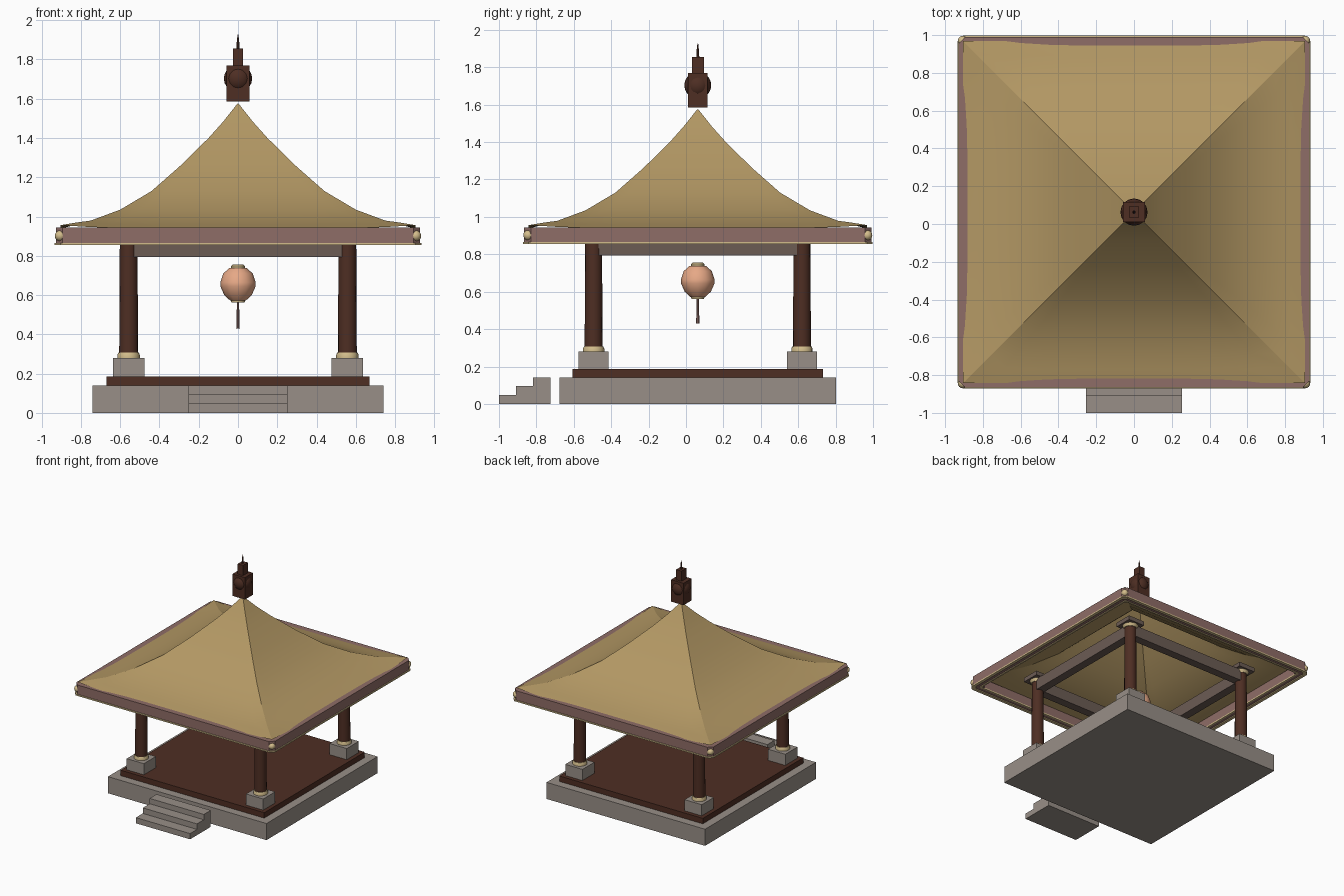
import bpy, bmesh, math

if "Cube" in bpy.data.objects:
    bpy.data.objects.remove(bpy.data.objects["Cube"])

CY = 0.063      # pavilion axis in y
COL = 0.557     # column distance from the axis


def srgb(*c):
    return tuple(((v / 255 + 0.055) / 1.055) ** 2.4 for v in c) + (1.0,)


def mat(name, *c):
    m = bpy.data.materials.new(name)
    m.diffuse_color = srgb(*c)
    m.use_nodes = True
    m.node_tree.nodes["Principled BSDF"].inputs["Base Color"].default_value = m.diffuse_color
    return m


STONE = mat("grey stone", 152, 143, 135)
WOOD = mat("dark red wood", 78, 46, 35)
BEAM = mat("grey brown beam", 108, 92, 84)
ROOF = mat("straw roof", 179, 152, 100)
FASCIA = mat("dusty mauve", 143, 109, 103)
GOLD = mat("pale gold", 212, 190, 140)
PAPER = mat("peach paper", 230, 168, 134)


def finish(name, bm, material, recalc=True):
    if recalc:
        bmesh.ops.recalc_face_normals(bm, faces=bm.faces)
    me = bpy.data.meshes.new(name)
    bm.to_mesh(me)
    bm.free()
    me.materials.append(material)
    ob = bpy.data.objects.new(name, me)
    bpy.context.collection.objects.link(ob)
    return ob


def box(name, x0, x1, y0, y1, z0, z1, material):
    bm = bmesh.new()
    bmesh.ops.create_cube(bm, size=1)
    for v in bm.verts:
        v.co = ((x0 + x1) / 2 + v.co.x * (x1 - x0),
                (y0 + y1) / 2 + v.co.y * (y1 - y0),
                (z0 + z1) / 2 + v.co.z * (z1 - z0))
    return finish(name, bm, material)


def block(name, cx, cy, hx, hy, z0, z1, material):
    return box(name, cx - hx, cx + hx, cy - hy, cy + hy, z0, z1, material)


def lathe(name, cx, cy, profile, material, n=16):
    """Capped solid of revolution from (radius, z) pairs."""
    bm = bmesh.new()
    rings = [[bm.verts.new((cx + r * math.cos(2 * math.pi * i / n),
                            cy + r * math.sin(2 * math.pi * i / n), z))
              for i in range(n)] for r, z in profile]
    for a, b in zip(rings, rings[1:]):
        for i in range(n):
            j = (i + 1) % n
            bm.faces.new((a[i], a[j], b[j], b[i]))
    bm.faces.new(rings[0])
    bm.faces.new(rings[-1])
    return finish(name, bm, material)


def ball(name, x, y, z, r, material):
    bm = bmesh.new()
    bmesh.ops.create_uvsphere(bm, u_segments=16, v_segments=10, radius=r)
    bmesh.ops.translate(bm, verts=bm.verts, vec=(x, y, z))
    return finish(name, bm, material)


def frame(name, half, width, chamfer, z0, z1, material):
    """Square frame with chamfered corners around the axis."""
    def loop(h, z):
        pts = []
        for k in range(4):
            a = k * math.pi / 2
            for px, py in ((h, h - chamfer), (h - chamfer, h)):
                pts.append(bm.verts.new((px * math.cos(a) - py * math.sin(a),
                                         CY + px * math.sin(a) + py * math.cos(a), z)))
        return pts
    bm = bmesh.new()
    inner = half - width
    loops = [loop(half, z0), loop(half, z1), loop(inner, z1), loop(inner, z0)]
    for a, b in zip(loops, loops[1:] + loops[:1]):
        for i in range(8):
            j = (i + 1) % 8
            bm.faces.new((a[i], a[j], b[j], b[i]))
    return finish(name, bm, material)


# Stone base and wooden floor
block("stone_base", 0, CY, 0.74, 0.74, 0, 0.14, STONE)
block("floor", 0, CY, 0.67, 0.67, 0.14, 0.186, WOOD)

# Entrance steps: side profile extruded across x
bm = bmesh.new()
side = [(-1, 0), (-0.725, 0), (-0.725, 0.14), (-0.817, 0.14),
        (-0.817, 0.095), (-0.908, 0.095), (-0.908, 0.048), (-1, 0.048)]
face = bm.faces.new([bm.verts.new((-0.253, y, z)) for y, z in side])
ext = bmesh.ops.extrude_face_region(bm, geom=[face])
bmesh.ops.translate(bm, vec=(0.506, 0, 0),
                    verts=[g for g in ext["geom"] if isinstance(g, bmesh.types.BMVert)])
finish("entrance_steps", bm, STONE)

# Columns with pedestals, collars and capitals; eave corner knobs
for sx in (-1, 1):
    for sy in (-1, 1):
        x, y = sx * COL, CY + sy * COL
        block("pedestal", x, y, 0.08, 0.08, 0.186, 0.28, STONE)
        lathe("column_collar", x, y, [(0.057, 0.28), (0.057, 0.295), (0.052, 0.307)], GOLD)
        lathe("column", x, y, [(0.048, 0.3), (0.045, 0.88)], WOOD)
        lathe("capital_ring", x, y, [(0.05, 0.868), (0.062, 0.89)], GOLD)
        block("capital", x, y, 0.075, 0.075, 0.89, 0.925, BEAM)
        ball("corner_knob", sx * 0.906, CY + sy * 0.906, 0.902, 0.027, GOLD)

# Tie beams between the columns
for s in (-1, 1):
    block("cross_beam", 0, CY + s * COL, COL, 0.035, 0.795, 0.889, BEAM)
    block("side_beam", s * COL, CY, 0.035, COL, 0.793, 0.888, BEAM)

# Eave board and its gilt edges
frame("eave_board", 0.928, 0.06, 0.035, 0.862, 0.944, FASCIA)
frame("eave_trim", 0.934, 0.025, 0.03, 0.855, 0.866, GOLD)
frame("inner_eave_trim", 0.878, 0.014, 0.01, 0.857, 0.868, GOLD)

# Swept roof: four concave panels meeting in crisp ridges
sweep = [(0.003, 1.575), (0.075, 1.484), (0.15, 1.40), (0.29, 1.262), (0.44, 1.13),
         (0.60, 1.035), (0.75, 0.975), (0.83, 0.957), (0.905, 0.938)]
N = 12
bm = bmesh.new()
for k in range(4):
    c, s = round(math.cos(k * math.pi / 2)), round(math.sin(k * math.pi / 2))
    rows = []
    for h, z in sweep:
        row = []
        for i in range(N + 1):
            t = 2 * i / N - 1
            lift = 0.018 * abs(t) ** 4 * max(0, (h - 0.7) / 0.205)
            px, py = h * t, -h
            row.append(bm.verts.new((c * px - s * py, CY + s * px + c * py, z + lift)))
        rows.append(row)
    for a, b in zip(rows, rows[1:]):
        for i in range(N):
            bm.faces.new((a[i], b[i], b[i + 1], a[i + 1]))
finish("roof", bm, ROOF, recalc=False)

# Finial on the peak
block("finial_block", 0, CY, 0.058, 0.053, 1.585, 1.77, WOOD)
ball("finial_ball", 0, CY, 1.703, 0.072, WOOD)
block("finial_neck", 0, CY, 0.025, 0.032, 1.77, 1.856, WOOD)
lathe("finial_spike", 0, CY, [(0.008, 1.856), (0.006, 1.895), (0.002, 1.927)], WOOD, 8)

# Hanging lantern with tassel
lathe("lantern", 0, CY, [(0.04, 0.572), (0.07, 0.6), (0.09, 0.645), (0.09, 0.665),
                         (0.075, 0.71), (0.045, 0.737)], PAPER, 12)
lathe("lantern_top", 0, CY, [(0.035, 0.735), (0.035, 0.748), (0.028, 0.755)], GOLD, 12)
lathe("lantern_bottom", 0, CY, [(0.034, 0.562), (0.036, 0.574)], GOLD, 12)
lathe("tassel", 0, CY, [(0.009, 0.43), (0.006, 0.54), (0.006, 0.563)], FASCIA, 8)

# Smooth rounded parts, keep hard edges
for ob in bpy.context.collection.objects:
    ob.select_set(True)
    bpy.context.view_layer.objects.active = ob
bpy.ops.object.shade_smooth_by_angle(angle=math.radians(40))
